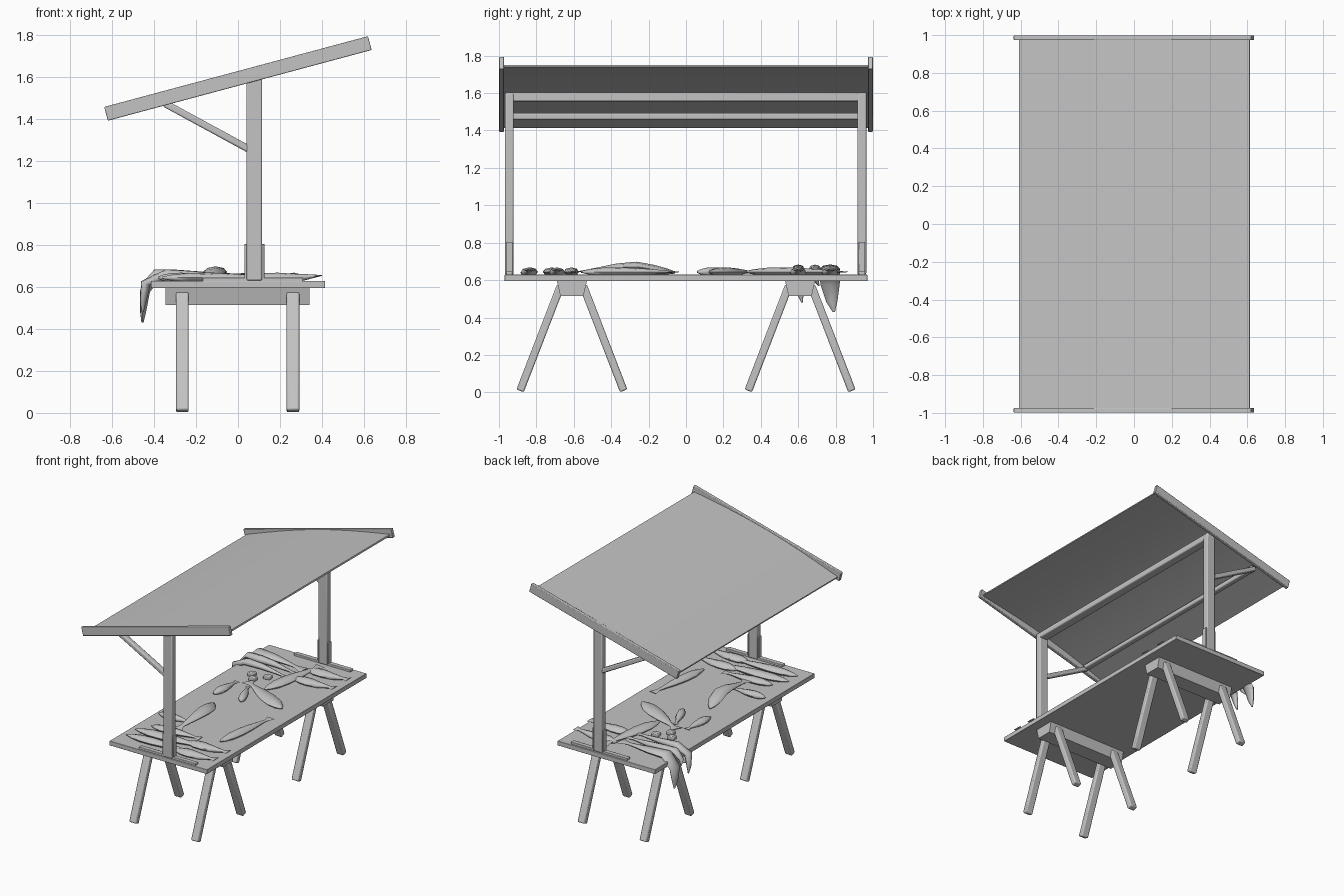
import bpy, bmesh, math
from mathutils import Vector

cube = bpy.data.objects.get("Cube")
if cube:
    bpy.data.objects.remove(cube, do_unlink=True)

mat = bpy.data.materials.new("plain_grey")
mat.use_nodes = True
GREY = (0.55, 0.55, 0.55, 1)
mat.diffuse_color = GREY
mat.node_tree.nodes["Principled BSDF"].inputs["Base Color"].default_value = GREY


def finish(bm, name, angle=40):
    bmesh.ops.recalc_face_normals(bm, faces=bm.faces[:])
    mesh = bpy.data.meshes.new(name)
    bm.to_mesh(mesh)
    bm.free()
    mesh.materials.append(mat)
    ob = bpy.data.objects.new(name, mesh)
    bpy.context.collection.objects.link(ob)
    bpy.ops.object.select_all(action="DESELECT")
    ob.select_set(True)
    bpy.context.view_layer.objects.active = ob
    bpy.ops.object.shade_smooth_by_angle(angle=math.radians(angle))
    return ob


def loft(bm, rings):
    """Skin a list of closed rings and cap both ends."""
    vs = [[bm.verts.new(p) for p in ring] for ring in rings]
    n = len(vs[0])
    for a, b in zip(vs, vs[1:]):
        for i in range(n):
            j = (i + 1) % n
            bm.faces.new((a[i], a[j], b[j], b[i]))
    bm.faces.new(vs[0])
    bm.faces.new(vs[-1])


def bar(name, a, b, wide, deep, side, bevel=0.008):
    """Timber from a to b, 'wide' along the side axis, 'deep' across it."""
    a, b, side = Vector(a), Vector(b), Vector(side)
    up = (b - a).normalized().cross(side)
    corners = [(-1, -1), (1, -1), (1, 1), (-1, 1)]
    bm = bmesh.new()
    loft(bm, [[p + side * (i * wide / 2) + up * (j * deep / 2) for i, j in corners]
              for p in (a, b)])
    ob = finish(bm, name)
    if bevel:
        mod = ob.modifiers.new("soft_edges", "BEVEL")
        mod.width, mod.segments = bevel, 2
    return ob


X, Y = (1, 0, 0), (0, 1, 0)
TOP = 0.63

# Table top
bar("table_top", (0, -0.97, 0.612), (0, 0.97, 0.612), 0.83, 0.035, X, 0.003)

# Trestles: tapered head beam and four splayed legs each
for label, yc in (("front", -0.61), ("back", 0.61)):
    bm = bmesh.new()
    loft(bm, [[(x, yc - 0.08, 0.595), (x, yc + 0.08, 0.595),
               (x, yc + 0.062, 0.515), (x, yc - 0.062, 0.515)] for x in (-0.345, 0.34)])
    finish(bm, label + "_trestle_beam")
    for x in (-0.265, 0.262):
        for s in (-1, 1):
            bar(label + "_trestle_leg", (x, yc + s * 0.06, 0.57), (x, yc + s * 0.277, 0.008),
                0.06, 0.042, X)

# Canopy frame: posts, sockets, foot rails, braces
for label, y in (("front", -0.945), ("back", 0.94)):
    bar(label + "_post", (0.078, y, TOP), (0.078, y, 1.6), 0.075, 0.048, X)
    for s in (-1, 1):
        bar(label + "_post_socket", (0.078 + s * 0.04, y, TOP), (0.078 + s * 0.04, y, 0.805),
            0.016, 0.036, X, 0.003)
    bar(label + "_foot_rail", (-0.17, y, TOP + 0.005), (0.31, y, TOP + 0.005), 0.036, 0.022, Y, 0.004)
    bar(label + "_brace", (0.06, y, 1.252), (-0.35, y, 1.475), 0.04, 0.034, Y)
bar("top_beam", (0.078, -0.965, 1.58), (0.078, 0.965, 1.58), 0.07, 0.048, X)
bar("cross_bar", (-0.335, -0.95, 1.475), (-0.335, 0.95, 1.475), 0.045, 0.035, X)

# Canopy end rails
low, high = Vector((-0.629, 0, 1.425)), Vector((0.628, 0, 1.762))
for label, y in (("front", -0.986), ("back", 0.986)):
    off = Vector((0, y, 0))
    bar(label + "_canopy_rail", low + off, high + off, 0.026, 0.068, Y, 0.004)

# Canopy sheet, gently arched across the slope
slope = (high - low).normalized()
normal = slope.cross(Vector((0, -1, 0)))
if normal.z < 0:
    normal.negate()
STEPS = 8
upper, lower = [], []
for i in range(STEPS + 1):
    t = i / STEPS
    p = low.lerp(high, 0.015 + 0.97 * t) + normal * (0.036 * math.sin(math.pi * t) - 0.012)
    upper.append(p + normal * 0.006)
    lower.append(p - normal * 0.006)
outline = upper + lower[::-1]
bm = bmesh.new()
loft(bm, [[p + Vector((0, y, 0)) for p in outline] for y in (-0.978, 0.978)])
finish(bm, "canopy_sheet")

# Fish body outline: position along the length, half width, half height
BODY = [(0, .12, .2), (.08, .55, .6), (.22, .95, .95), (.4, 1, 1), (.6, .75, .8),
        (.78, .4, .5), (.88, .28, .3), (.95, .6, .16), (1, .85, .08)]


def along(path, t):
    """Point and direction at fraction t of a polyline."""
    lengths = [(b - a).length for a, b in zip(path, path[1:])]
    d = t * sum(lengths)
    for a, b, length in zip(path, path[1:], lengths):
        if d <= length + 1e-6:
            break
        d -= length
    return a.lerp(b, d / length), (b - a).normalized()


def fish(name, path, width, height):
    path = [Vector(p) for p in path]
    run = path[-1] - path[0]
    side = Vector((-run.y, run.x, 0)).normalized()
    rings = []
    for t, w, h in BODY:
        p, d = along(path, t)
        d = (along(path, min(t + 0.08, 1))[1] + along(path, max(t - 0.08, 0))[1] + d).normalized()
        up = d.cross(side)
        ring = []
        for k in range(8):
            a = math.tau * k / 8
            ring.append(p + side * (w * width * math.cos(a)) + up * (h * height * math.sin(a)))
        rings.append(ring)
    bm = bmesh.new()
    loft(bm, rings)
    finish(bm, name, 60)


# Fish lying flat: head x, y, tail x, y, half width
Z = TOP + 0.014
for hx, hy, tx, ty, w in [
        (-.36, -.84, .2, -.82, .04), (-.36, -.73, .24, -.70, .045), (-.3, -.62, .1, -.60, .04),
        (-.38, -.42, -.1, -.42, .035), (.24, -.56, .31, -.04, .04), (-.25, .06, -.23, .32, .035),
        (-.02, .06, -.12, .3, .03), (.28, .13, -.17, .36, .06), (.0, .32, .1, .86, .05)]:
    fish("flat_fish", [(hx, hy, Z), (tx, ty, Z)], w, 0.024)

# Fish piled on others
fish("top_fish", [(-.16, -.06, .64), (-.12, -.2, .66), (-.1, -.3, .678), (-.11, -.42, .66),
                  (-.12, -.58, .645)], 0.055, 0.027)

# Raised fish tails
for y in (-.84, -.69, .6, .77):
    fish("raised_tail_fish", [(.05, y, .64), (.25, y, .64), (.4, y, .655)], 0.045, 0.028)

# Fish hanging over the table edge
for y, drop, w in ((.6, .48, .035), (.77, .43, .055), (.69, .57, .035)):
    fish("hanging_fish", [(-.455, y + .02, drop), (-.45, y, min(.6, drop + .1)), (-.435, y, .635),
                          (-.40, y, .66), (-.2, y, .655), (.04, y - .03, .642)], w, 0.025)

# Small cut pieces
for x, y in ((-.17, .42), (-.1, .5), (-.22, .48)):
    bar("cut_piece", (x - .025, y, TOP + .012), (x + .025, y + .01, TOP + .012), 0.04, 0.03, Y, 0.006)
